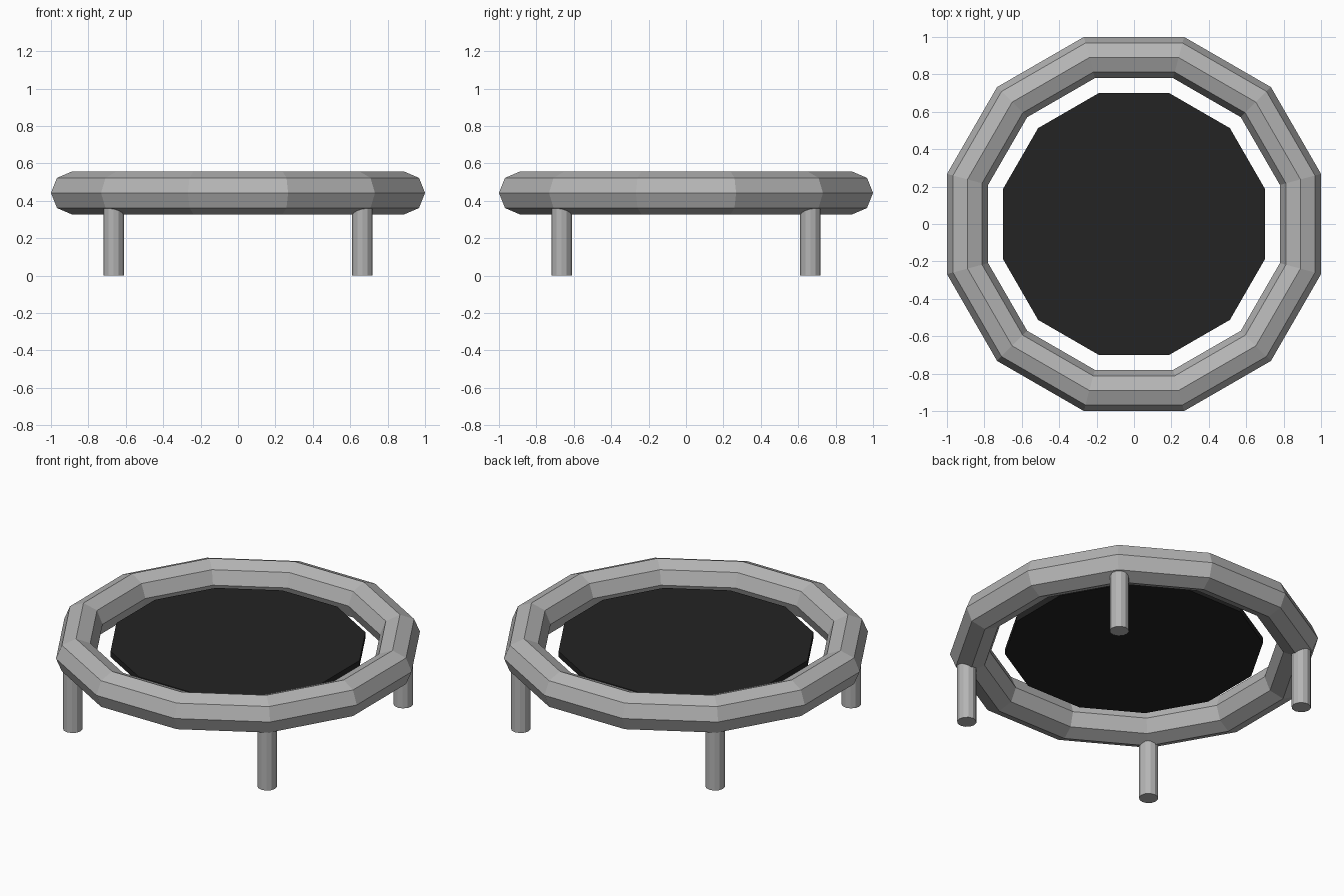
import bpy, math

if "Cube" in bpy.data.objects:
    bpy.data.objects.remove(bpy.data.objects["Cube"])

def material(name, v):
    m = bpy.data.materials.new(name)
    m.diffuse_color = (v, v, v, 1)
    m.use_nodes = True
    m.node_tree.nodes["Principled BSDF"].inputs["Base Color"].default_value = m.diffuse_color
    return m

steel = material("grey steel", 0.46)
black = material("black fabric", 0.017)

def finish(name, mat):
    ob = bpy.context.object
    ob.name = name
    ob.data.materials.append(mat)
    bpy.ops.object.transform_apply(location=False, rotation=True, scale=True)
    return ob

SEG = 12
TURN = math.pi / SEG      # puts flat sides on the x and y axes
RING_Z = 0.442

# Ring frame: twelve-sided torus with an octagonal section
bpy.ops.mesh.primitive_torus_add(major_segments=SEG, minor_segments=8,
                                 major_radius=0.9214, minor_radius=0.1139,
                                 location=(0, 0, RING_Z), rotation=(0, 0, TURN))
finish("ring_frame", steel)

# Jumping mat: thin disc floating inside the ring
bpy.ops.mesh.primitive_cylinder_add(vertices=SEG, radius=0.725, depth=0.036,
                                    location=(0, 0, RING_Z + 0.003), rotation=(0, 0, TURN))
finish("jumping_mat", black)

# Four legs, ending inside the ring
LEG_H = 0.42
for sx, side in ((-1, "left"), (1, "right")):
    for sy, end in ((-1, "front"), (1, "back")):
        bpy.ops.mesh.primitive_cylinder_add(vertices=12, radius=0.0545, depth=LEG_H,
                                            location=(sx * 0.665, sy * 0.665, LEG_H / 2))
        finish(f"{end}_{side}_leg", steel)
